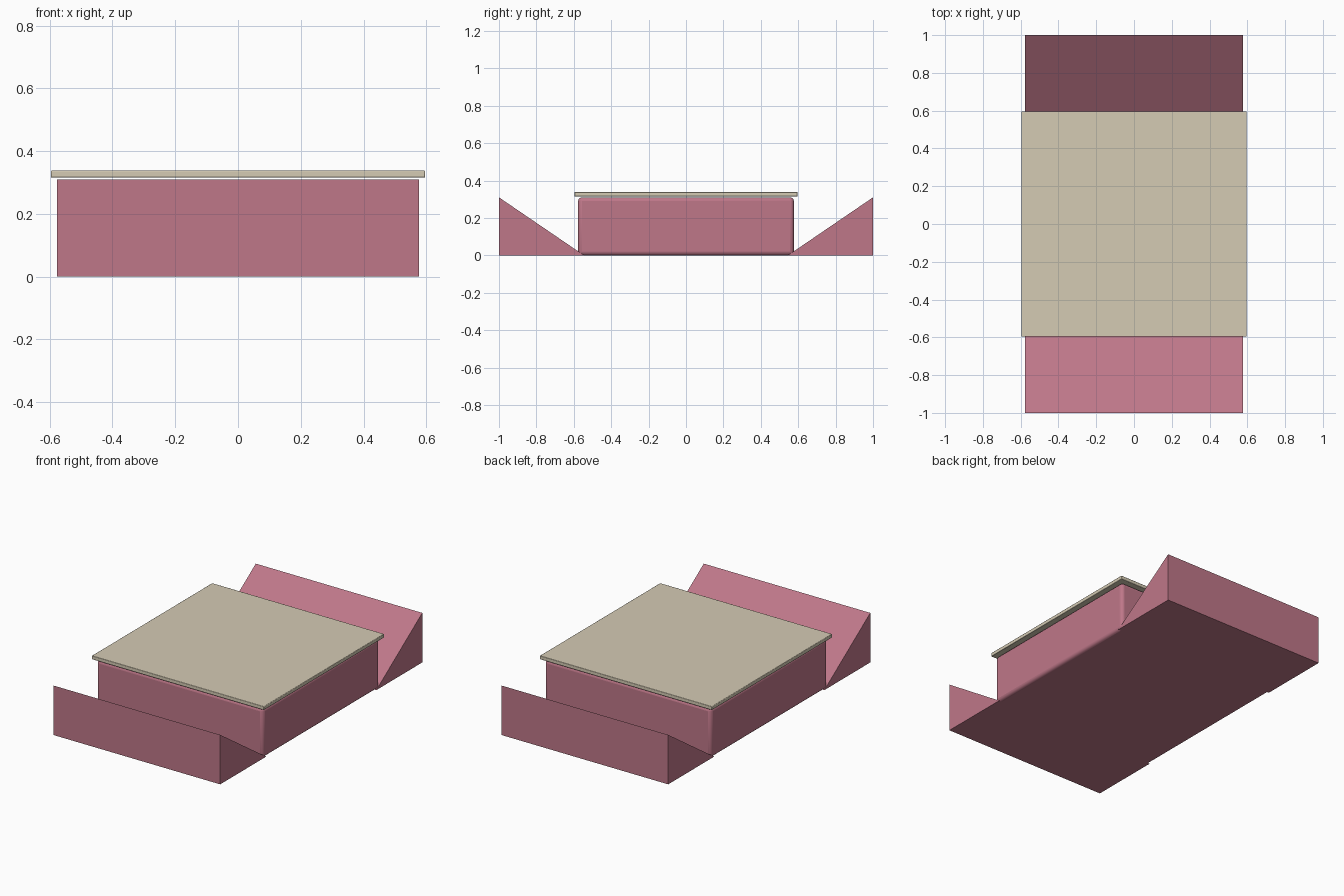
import bpy
import bmesh
from math import radians

cube = bpy.data.objects.get("Cube")
if cube:
    bpy.data.objects.remove(cube, do_unlink=True)


def material(name, rgb):
    mat = bpy.data.materials.new(name)
    mat.use_nodes = True
    mat.diffuse_color = (*rgb, 1)
    mat.node_tree.nodes["Principled BSDF"].inputs["Base Color"].default_value = (*rgb, 1)
    return mat


pink = material("dusty pink", (0.52, 0.185, 0.25))
cream = material("warm cream", (0.66, 0.595, 0.455))


def make_object(name, bm, mat):
    bmesh.ops.recalc_face_normals(bm, faces=bm.faces)
    mesh = bpy.data.meshes.new(name)
    bm.to_mesh(mesh)
    bm.free()
    mesh.materials.append(mat)
    obj = bpy.data.objects.new(name, mesh)
    bpy.context.collection.objects.link(obj)
    return obj


def rounded_box(name, half, bottom, top, radius, segments, mat):
    bm = bmesh.new()
    bmesh.ops.create_cube(bm, size=1)
    bmesh.ops.scale(bm, vec=(2 * half, 2 * half, top - bottom), verts=bm.verts)
    bmesh.ops.translate(bm, vec=(0, 0, (top + bottom) / 2), verts=bm.verts)
    obj = make_object(name, bm, mat)
    bevel = obj.modifiers.new("rounded edges", "BEVEL")
    bevel.width = radius
    bevel.segments = segments
    bpy.context.view_layer.objects.active = obj
    obj.select_set(True)
    bpy.ops.object.shade_smooth_by_angle(angle=radians(35))
    obj.select_set(False)


def wedge(name, side):
    # Triangular profile, tall at the outer end, extruded across the width
    bm = bmesh.new()
    half = 0.577
    profile = [(0.545, 0), (1, 0), (1, 0.31)]
    face = bm.faces.new([bm.verts.new((-half, side * y, z)) for y, z in profile])
    extruded = bmesh.ops.extrude_face_region(bm, geom=[face])["geom"]
    verts = [v for v in extruded if isinstance(v, bmesh.types.BMVert)]
    bmesh.ops.translate(bm, vec=(2 * half, 0, 0), verts=verts)
    make_object(name, bm, pink)


# Central block and the thin slab floating just above it
rounded_box("base_block", 0.577, 0, 0.31, 0.02, 3, pink)
rounded_box("top_slab", 0.596, 0.315, 0.338, 0.003, 2, cream)

# Sloped ends
wedge("front_wedge", -1)
wedge("back_wedge", 1)
